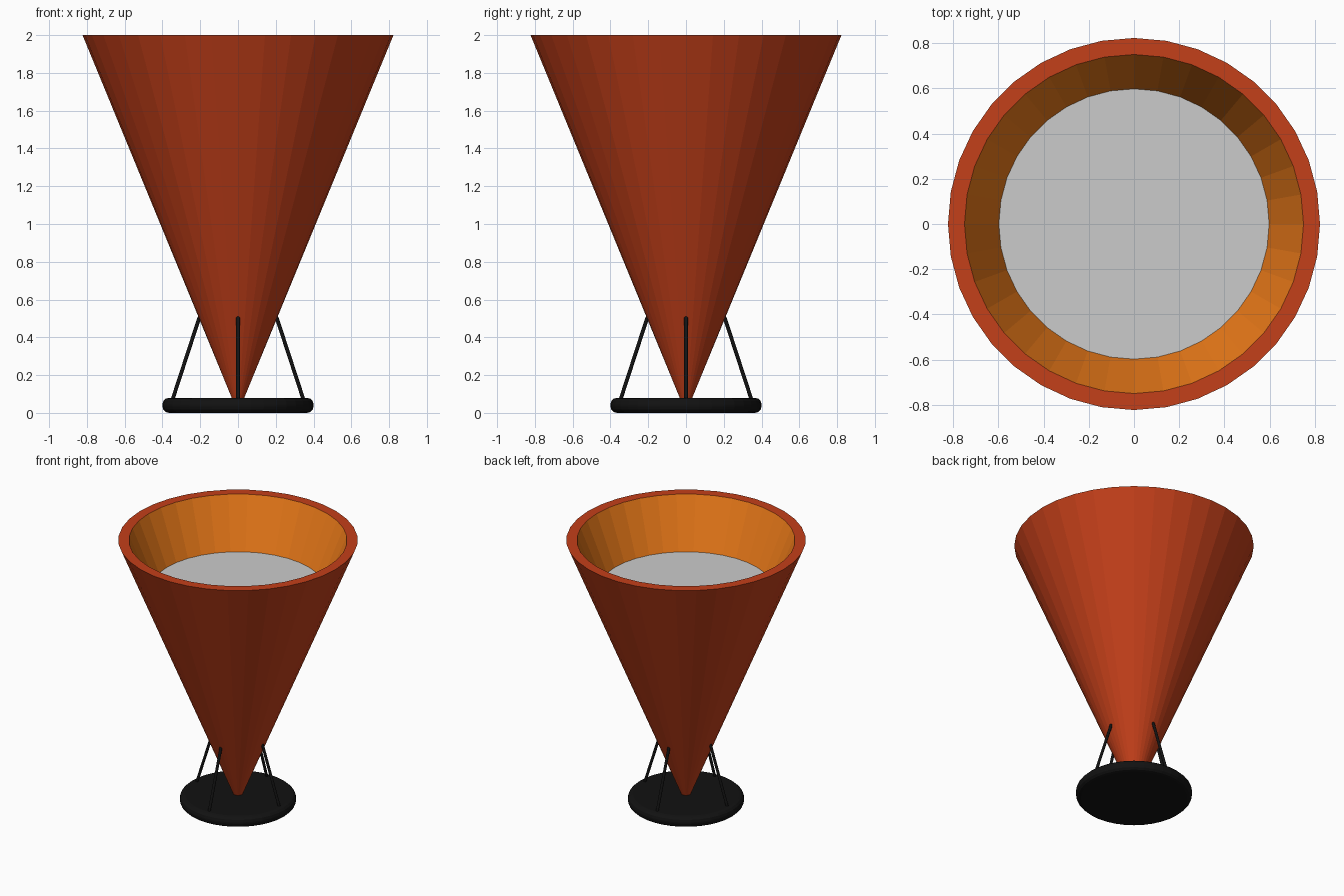
import bpy, bmesh, math
from mathutils import Vector

if "Cube" in bpy.data.objects:
    bpy.data.objects.remove(bpy.data.objects["Cube"])

SIDES = 36


def material(name, rgb):
    m = bpy.data.materials.new(name)
    m.diffuse_color = (*rgb, 1)
    m.use_nodes = True
    m.node_tree.nodes["Principled BSDF"].inputs["Base Color"].default_value = m.diffuse_color
    return m


RED = material("red_clay", (0.55, 0.05, 0.01))
ORANGE = material("orange_lining", (0.85, 0.20, 0.01))
BLACK = material("black_metal", (0.006, 0.006, 0.006))


def lathe(name, profile, mats=(), band_mats=None, sides=SIDES, caps=()):
    """Revolve (radius, z) points around z; caps lists profile indices to fill."""
    bm = bmesh.new()
    rings = [[bm.verts.new((r * math.cos(2 * math.pi * i / sides),
                            r * math.sin(2 * math.pi * i / sides), z))
              for i in range(sides)] for r, z in profile]
    for b, (lo, hi) in enumerate(zip(rings, rings[1:])):
        for i in range(sides):
            j = (i + 1) % sides
            f = bm.faces.new((lo[i], lo[j], hi[j], hi[i]))
            f.material_index = band_mats[b] if band_mats else 0
    for c in caps:
        ring = rings[c]
        f = bm.faces.new(ring[::-1] if c == 0 and len(rings) > 1 else ring)
        f.material_index = band_mats[min(c, len(band_mats) - 1)] if band_mats else 0
    mesh = bpy.data.meshes.new(name)
    bm.to_mesh(mesh)
    bm.free()
    for m in mats:
        mesh.materials.append(m)
    ob = bpy.data.objects.new(name, mesh)
    bpy.context.collection.objects.link(ob)
    return ob


# Hollow cone: outer wall, flat rim, inner lining
lathe("cone_bowl",
      [(0.025, 0.06), (0.823, 2.0), (0.75, 2.0), (0.05, 0.29)],
      (RED, ORANGE), [0, 0, 1], caps=(0, 3))

# Grey surface filling the bowl
lathe("bowl_fill", [(0.598, 1.633)], caps=(0,))

# Round base plate with rounded rim
R, H, B = 0.40, 0.08, 0.035
edge = [(R - B + B * math.cos(a), (B if a < 0 else H - B) + B * math.sin(a))
        for a in (math.radians(d) for d in (-90, -60, -30, -0.01, 0.01, 30, 60, 90))]
lathe("base_plate", edge, (BLACK,), caps=(0, len(edge) - 1))

# Four slanted struts from base to cone
for k, side in enumerate(("right", "back", "left", "front")):
    a = k * math.pi / 2
    out = Vector((math.cos(a), math.sin(a), 0))
    foot = out * 0.35 + Vector((0, 0, 0.06))
    head = out * 0.203 + Vector((0, 0, 0.51))
    d = head - foot
    strut = lathe(f"{side}_strut",
                  [(0.01, 0), (0.01, d.length - 0.006), (0.006, d.length)],
                  (BLACK,), sides=12, caps=(0, 2))
    strut.location = foot
    strut.rotation_euler = d.to_track_quat('Z', 'Y').to_euler()
